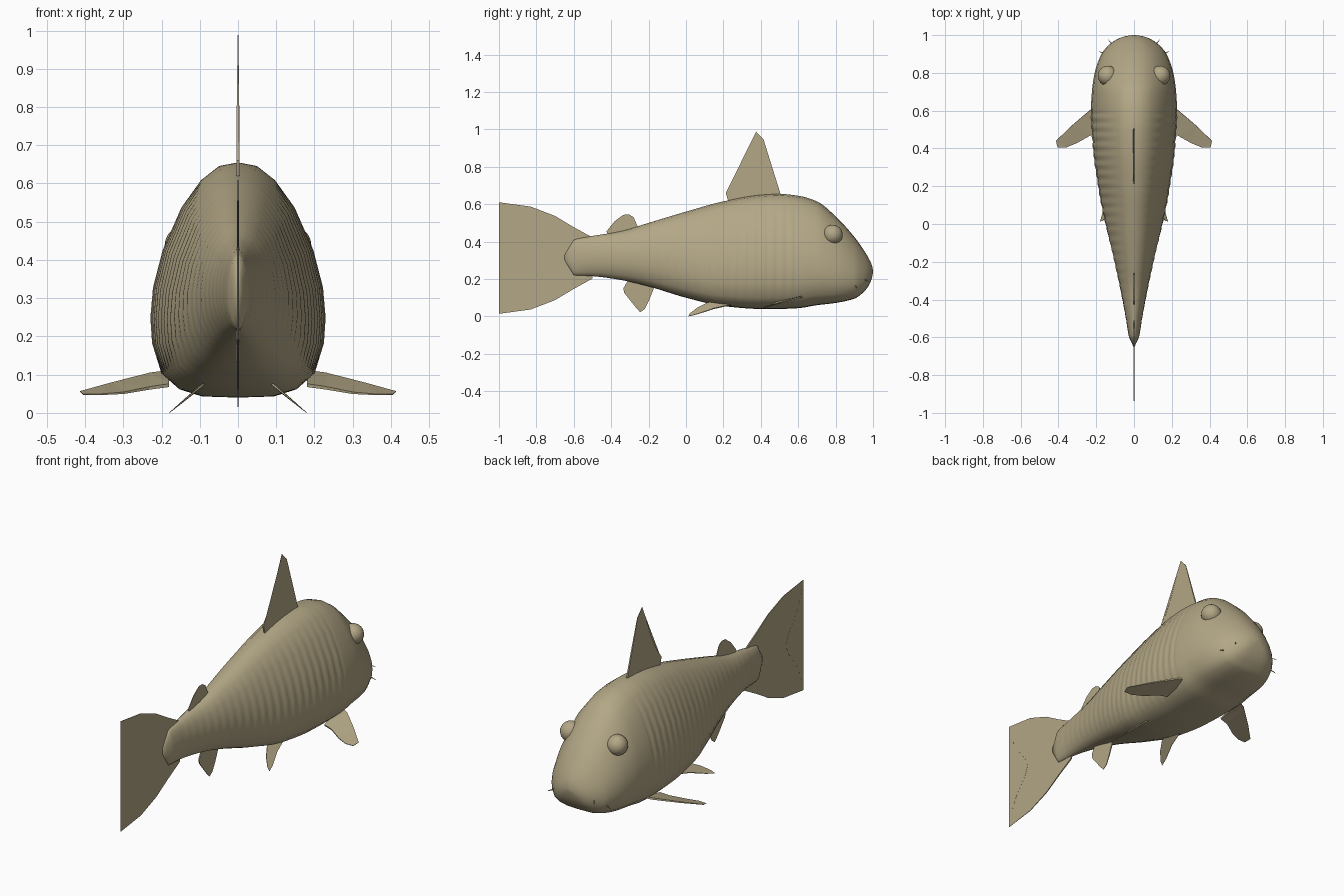
import bpy, bmesh, math
from mathutils import Vector

cube = bpy.data.objects.get("Cube")
if cube:
    bpy.data.objects.remove(cube, do_unlink=True)

skin = bpy.data.materials.new("tan skin")
skin.use_nodes = True
TAN = (0.45, 0.385, 0.238, 1)
skin.diffuse_color = TAN
skin.node_tree.nodes["Principled BSDF"].inputs["Base Color"].default_value = TAN


def finish(name, bm, smooth=True):
    bmesh.ops.recalc_face_normals(bm, faces=bm.faces)
    mesh = bpy.data.meshes.new(name)
    bm.to_mesh(mesh)
    bm.free()
    mesh.materials.append(skin)
    for poly in mesh.polygons:
        poly.use_smooth = smooth
    obj = bpy.data.objects.new(name, mesh)
    bpy.context.collection.objects.link(obj)
    return obj


# Body stations: y, bottom, top, half width
STATIONS = [
    (-.65, .30, .33, .003), (-.60, .22, .41, .026), (-.5, .215, .43, .043),
    (-.35, .195, .455, .072), (-.2, .16, .50, .105), (0, .10, .56, .152),
    (.2, .055, .615, .19), (.4, .04, .65, .217), (.5, .04, .655, .224),
    (.6, .044, .645, .228), (.7, .06, .615, .223), (.8, .072, .535, .208),
    (.9, .095, .425, .172), (.95, .13, .355, .13), (.98, .17, .305, .086),
    (.995, .21, .27, .043), (1, .235, .245, .008)]
# Egg-shaped half section: width share, height share
SECTION = [(0, 1), (.22, .985), (.43, .925), (.65, .81), (.86, .63), (.97, .47),
           (1, .34), (.98, .23), (.88, .1), (.68, .035), (.42, .005), (0, 0)]


def station(y, k):
    """Monotone cubic interpolation of column k along the body."""
    s = STATIONS
    i = max(j for j in range(len(s) - 1) if s[j][0] <= y or j == 0)

    def slope(j):
        j = min(max(j, 0), len(s) - 2)
        return (s[j + 1][k] - s[j][k]) / (s[j + 1][0] - s[j][0])

    def tangent(j):
        a, b = slope(j - 1), slope(j)
        return 2 * a * b / (a + b) if a * b > 0 else 0

    h = s[i + 1][0] - s[i][0]
    t = (y - s[i][0]) / h
    if i == 0:
        return s[0][k] + t * (s[1][k] - s[0][k])
    return ((1 + 2 * t) * (1 - t) ** 2 * s[i][k] + t * (1 - t) ** 2 * h * tangent(i)
            + t * t * (3 - 2 * t) * s[i + 1][k] + t * t * (t - 1) * h * tangent(i + 1))


# Body with gently ribbed flanks
bm = bmesh.new()
rings = []
levels = [-.65, -.625] + [-.6 + .008 * i for i in range(198)] + [.985, .99, .995, .998, 1]
loop = SECTION + [(-w, h) for w, h in SECTION[-2:0:-1]]
for y in levels:
    low, top, half = (station(y, k) for k in (1, 2, 3))
    rib = 1 + .01 * math.sin(math.tau * y / .05) * (-.55 < y < .6)
    tail = min(max((.1 - y) / .6, 0), 1)
    ring = []
    for w, h in loop:
        # The section turns to an ellipse towards the tail
        oval = math.copysign(math.sqrt(max(0, 1 - (2 * h - 1) ** 2)), w) if w else 0
        width = (w * (1 - tail) + oval * tail) * half
        if abs(w) > .5 and .1 < h:
            width *= rib
        ring.append(bm.verts.new((width, y, low + h * (top - low))))
    rings.append(ring)
for a, b in zip(rings, rings[1:]):
    for i in range(len(a)):
        j = (i + 1) % len(a)
        bm.faces.new((a[i], a[j], b[j], b[i]))
bm.faces.new(rings[0])
bm.faces.new(rings[-1])
finish("body", bm)


# Fins: thin plates, thickest at the root (first and last points)
def fin(name, points, thick=.006):
    pts = [Vector(p) for p in points]
    root = (pts[0] + pts[-1]) / 2
    reach = max((p - root).length for p in pts)
    normal = sum(((p - root).cross(q - root) for p, q in zip(pts, pts[1:])), Vector()).normalized()
    bm = bmesh.new()
    sides = []
    for sign in (1, -1):
        sides.append([bm.verts.new(p + normal * sign * thick * (1 - .85 * (p - root).length / reach))
                      for p in pts])
        bm.faces.new(sides[-1])
    a, b = sides
    for i in range(len(a)):
        j = (i + 1) % len(a)
        bm.faces.new((a[i], a[j], b[j], b[i]))
    bmesh.ops.triangulate(bm, faces=[f for f in bm.faces if len(f.verts) > 4])
    finish(name, bm, smooth=False)


def upright(outline):
    return [(0, y, z) for y, z in outline]


fin("dorsal_fin", upright([(.51, .64), (.46, .80), (.415, .945), (.375, .988), (.35, .93),
                           (.30, .80), (.25, .705), (.213, .66), (.23, .60)]))
fin("rear_dorsal_fin", upright([(-.25, .46), (-.28, .53), (-.305, .545), (-.335, .543),
                                (-.38, .51), (-.425, .455), (-.41, .42)]))
fin("anal_fin", upright([(-.16, .18), (-.20, .08), (-.22, .04), (-.245, .022), (-.27, .05),
                         (-.33, .125), (-.335, .15), (-.30, .21)]))

# Forked tail fin, mirrored about its middle height
lobe = [(-.5, .11), (-.6, .165), (-.7, .225), (-.83, .275), (-1, .298),
        (-.98, .22), (-.94, .14), (-.87, .05)]
MID = .312
fin("tail_fin", upright([(y, MID + d) for y, d in lobe] + [(-.85, MID)]
                        + [(y, MID - d) for y, d in reversed(lobe)]), .004)

for side, s in (("left", 1), ("right", -1)):
    # Paired fins
    fin(side + "_pectoral_fin", [(s * x, y, z) for x, y, z in (
        (.18, .63, .108), (.23, .605, .101), (.33, .52, .077), (.413, .44, .056), (.405, .405, .048),
        (.36, .405, .048), (.30, .43, .052), (.23, .47, .065), (.18, .48, .072))])
    fin(side + "_pelvic_fin", [(s * (.18 - 1.2 * z), y, z) for y, z in (
        (.24, .062), (.15, .042), (.06, .012), (.012, 0), (.02, .015),
        (.06, .045), (.11, .07), (.16, .085))], .004)

    # Eye
    bm = bmesh.new()
    bmesh.ops.create_uvsphere(bm, u_segments=24, v_segments=14, radius=.053)
    bmesh.ops.translate(bm, verts=bm.verts, vec=(s * .139, .785, .437))
    finish(side + "_eye", bm)

    # Whiskers around the mouth
    for label, start, end in (("front", (.09, .92, .21), (.137, .977, .188)),
                              ("rear", (.13, .90, .175), (.186, .912, .152))):
        a, b = (Vector((s * p[0], p[1], p[2])) for p in (start, end))
        bm = bmesh.new()
        bmesh.ops.create_cone(bm, cap_ends=True, segments=8, radius1=.006, radius2=.001,
                              depth=(b - a).length)
        bm.transform((b - a).to_track_quat("Z", "Y").to_matrix().to_4x4())
        bmesh.ops.translate(bm, verts=bm.verts, vec=(a + b) / 2)
        finish(f"{side}_{label}_whisker", bm)
